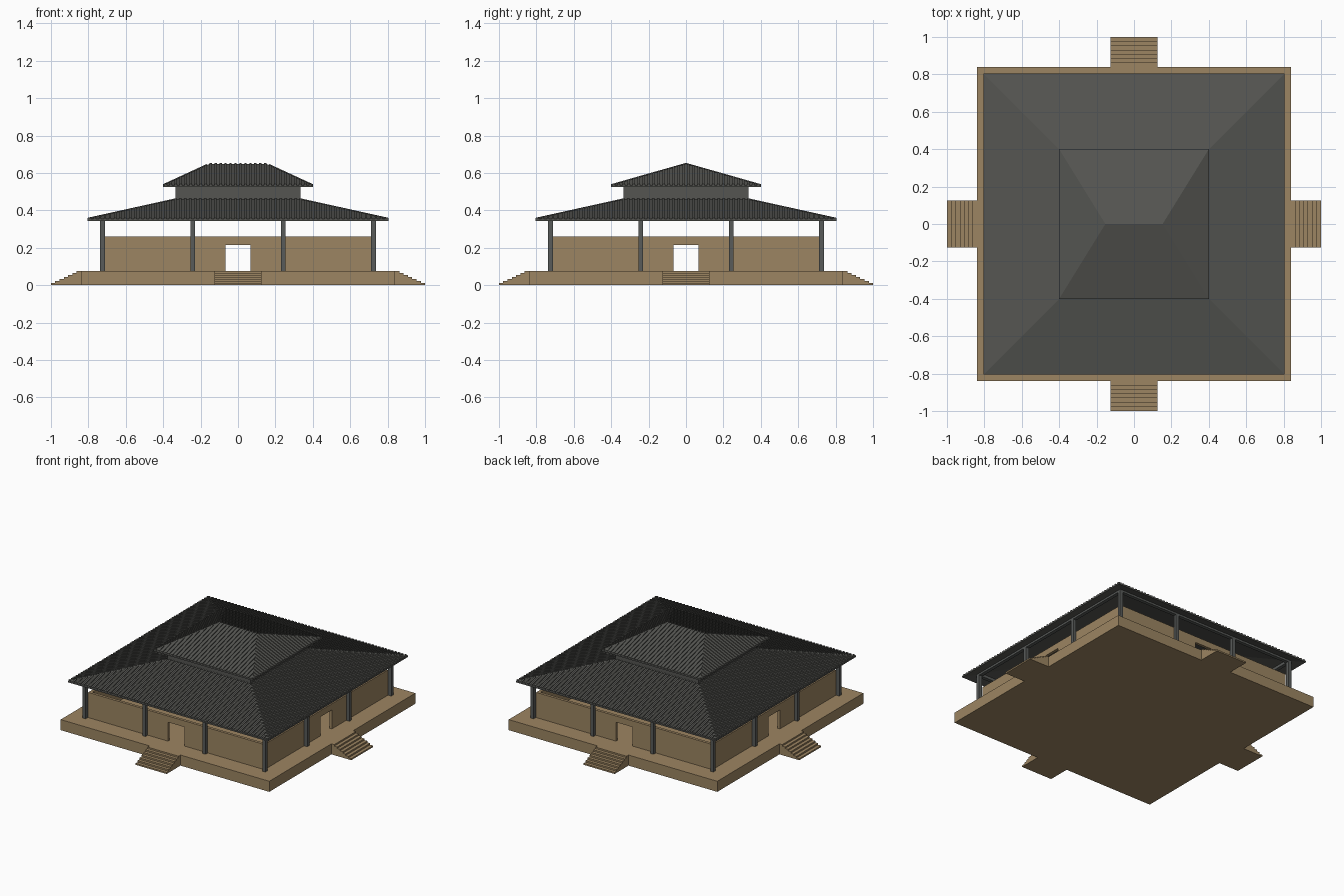
import bpy, bmesh, math
from mathutils import Matrix, Vector

if "Cube" in bpy.data.objects:
    bpy.data.objects.remove(bpy.data.objects["Cube"])


def material(name, rgb):
    m = bpy.data.materials.new(name)
    m.diffuse_color = (*rgb, 1)
    m.use_nodes = True
    m.node_tree.nodes["Principled BSDF"].inputs["Base Color"].default_value = m.diffuse_color
    return m


TAN = material("tan_clay", (0.335, 0.235, 0.122))
ROOF = material("roof_grey", (0.090, 0.091, 0.083))
POST = material("post_grey", (0.098, 0.104, 0.100))


def finish(bm, name, mat):
    bmesh.ops.recalc_face_normals(bm, faces=bm.faces)
    me = bpy.data.meshes.new(name)
    bm.to_mesh(me)
    bm.free()
    me.materials.append(mat)
    ob = bpy.data.objects.new(name, me)
    bpy.context.collection.objects.link(ob)
    return ob


def boxes(name, mat, specs, turns=4):
    """Boxes given as (x0, x1, y0, y1, z0, z1), repeated around z."""
    bm = bmesh.new()
    for k in range(turns):
        rot = Matrix.Rotation(k * math.pi / 2, 4, 'Z')
        for x0, x1, y0, y1, z0, z1 in specs:
            mid = Vector(((x0 + x1) / 2, (y0 + y1) / 2, (z0 + z1) / 2))
            size = Matrix.Diagonal((x1 - x0, y1 - y0, z1 - z0, 1))
            bmesh.ops.create_cube(bm, size=1, matrix=rot @ Matrix.Translation(mid) @ size)
    return finish(bm, name, mat)


def roof_shell(name, e, tx, ty, z0, z1, t, has_hole):
    """Thin hipped shell from a square eave up to a smaller top edge."""
    bm = bmesh.new()

    def ring(a, b, z):
        return [bm.verts.new(p) for p in ((-a, -b, z), (a, -b, z), (a, b, z), (-a, b, z))]

    eave, top = ring(e, e, z0), ring(tx, ty, z1)
    eave_in, top_in = ring(e, e, z0 - t), ring(tx, ty, z1 - t)
    pairs = [(eave, top), (eave_in, top_in), (eave, eave_in)]
    if has_hole:
        pairs.append((top, top_in))
    for a, b in pairs:
        for i in range(4):
            j = (i + 1) % 4
            bm.faces.new((a[i], a[j], b[j], b[i]))
    bmesh.ops.remove_doubles(bm, verts=bm.verts, dist=1e-5)
    bmesh.ops.dissolve_degenerate(bm, edges=bm.edges, dist=1e-5)
    return finish(bm, name, ROOF)


def roof_ribs(name, e, tx, ty, z0, z1, pitch=0.0268, w=0.013, h=0.006):
    """Raised battens running up each slope and stopping at the hips."""
    bm = bmesh.new()
    n = round(2 * e / pitch)
    for k in range(4):
        rot = Matrix.Rotation(k * math.pi / 2, 3, 'Z')
        half, depth = (tx, ty) if k % 2 == 0 else (ty, tx)
        for i in range(n):
            u = -e + (i + 0.5) * 2 * e / n
            s = min(1, (e - abs(u) - w / 2) / (e - half))
            ends = []
            for f in (0, s):
                y, z = -e + f * (e - depth), z0 + f * (z1 - z0)
                ends.append([bm.verts.new(rot @ Vector(p)) for p in (
                    (u - w / 2, y, z - 0.003), (u + w / 2, y, z - 0.003),
                    (u + w / 2, y, z + h), (u - w / 2, y, z + h))])
            a, b = ends
            for q in range(4):
                r = (q + 1) % 4
                bm.faces.new((a[q], a[r], b[r], b[q]))
            bm.faces.new(a)
            bm.faces.new(b)
    return finish(bm, name, ROOF)


BASE = 0.077

# Platform
boxes("platform", TAN, [(-0.84, 0.84, -0.84, 0.84, 0, BASE)], 1)

# Steps on all four sides
N = 7
boxes("steps", TAN, [(-0.125, 0.125, -1 + i * 0.16 / N, -0.84, i * BASE / N, (i + 1) * BASE / N)
                     for i in range(N)])

# Walls with a doorway in each side
W, D, T = 0.71, 0.067, 0.02
boxes("walls", TAN, [(-W, -D, -W, -W + T, BASE, 0.26),
                     (D, W - T, -W, -W + T, BASE, 0.26),
                     (-D, D, -W, -W + T, 0.215, 0.26)])

# Veranda posts and the beams on top of them
P, R = 0.724, 0.0125
boxes("posts", POST, [(x - R, x + R, -P - R, -P + R, BASE, 0.365) for x in (-P, -0.242, 0.242)])
boxes("beams", POST, [(-P + R, P - R, -P - R, -P + R, 0.345, 0.366)])

# Lower roof
roof_shell("lower_roof", 0.805, 0.335, 0.335, 0.354, 0.458, 0.01, True)
roof_ribs("lower_roof_ribs", 0.805, 0.335, 0.335, 0.354, 0.458)

# Raised upper wall
boxes("upper_wall", ROOF, [(-0.335, 0.325, -0.335, -0.325, 0.445, 0.54)])

# Upper roof
roof_shell("upper_roof", 0.4, 0.153, 0, 0.534, 0.648, 0.01, False)
roof_ribs("upper_roof_ribs", 0.4, 0.153, 0, 0.534, 0.648)
